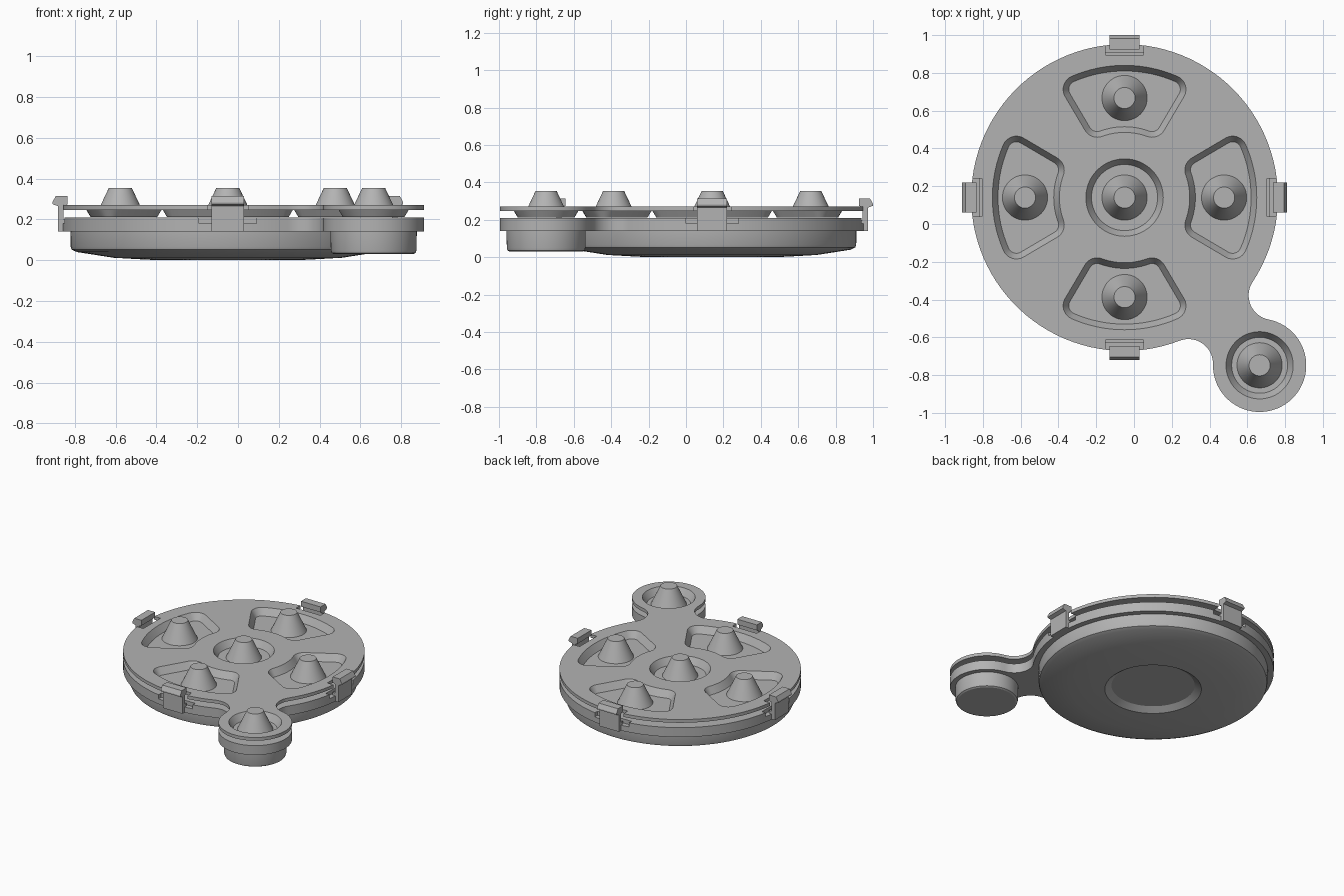
import bpy, bmesh, math
from math import sin, cos, acos, asin, atan2, pi, radians
from mathutils import Vector, Matrix

cube = bpy.data.objects.get("Cube")
if cube:
    bpy.data.objects.remove(cube)

MAIN, CUP = Vector((-0.05, 0.14)), Vector((0.665, -0.748))
MAIN_R, CUP_R, FILLET = 0.812, 0.247, 0.13
POST_R = 0.527

grey = bpy.data.materials.new("plain_grey")
grey.use_nodes = True
grey.diffuse_color = (0.45, 0.45, 0.45, 1)
grey.node_tree.nodes["Principled BSDF"].inputs["Base Color"].default_value = grey.diffuse_color


def arc(c, r, a, b, n):
    return [Vector((c[0] + r * cos(a + (b - a) * i / n), c[1] + r * sin(a + (b - a) * i / n)))
            for i in range(n + 1)]


def circle(c, r, n=64):
    return arc(c, r, 0, 2 * pi, n)[:-1]


def at(outline, z):
    return [(p[0], p[1], z) for p in outline]


def loft(bm, rings):
    """Skin matching rings and cap both ends."""
    vs = [[bm.verts.new(p) for p in ring] for ring in rings]
    n = len(vs[0])
    for low, high in zip(vs, vs[1:]):
        for i in range(n):
            j = (i + 1) % n
            bm.faces.new((low[i], low[j], high[j], high[i]))
    bm.faces.new(vs[0][::-1])
    bm.faces.new(vs[-1])


def make(name, solids):
    bm = bmesh.new()
    for rings in solids:
        loft(bm, rings)
    bmesh.ops.recalc_face_normals(bm, faces=bm.faces)
    mesh = bpy.data.meshes.new(name)
    bm.to_mesh(mesh)
    bm.free()
    obj = bpy.data.objects.new(name, mesh)
    mesh.materials.append(grey)
    bpy.context.collection.objects.link(obj)
    return obj


def select(obj):
    bpy.ops.object.select_all(action='DESELECT')
    obj.select_set(True)
    bpy.context.view_layer.objects.active = obj


def combine(obj, helper, operation):
    helper.hide_render = True
    mod = obj.modifiers.new("cut", 'BOOLEAN')
    mod.object, mod.operation, mod.solver = helper, operation, 'EXACT'
    select(obj)
    bpy.ops.object.modifier_apply(modifier=mod.name)
    bpy.data.objects.remove(helper)


def smooth(obj):
    select(obj)
    bpy.ops.object.shade_smooth_by_angle(angle=radians(25))


def lathe(c, profile, n=64):
    return [at(circle(c, r, n), z) for r, z in profile]


def plate_outline():
    """Large and small circles joined by two concave fillets."""
    axis = CUP - MAIN
    d, heading = axis.length, atan2(axis.y, axis.x)
    a, b = MAIN_R + FILLET, CUP_R + FILLET
    spread = acos((a * a + d * d - b * b) / (2 * a * d))
    back = acos((b * b + d * d - a * a) / (2 * b * d))
    pts = arc(MAIN, MAIN_R, heading + spread, heading + 2 * pi - spread, 96)
    right = MAIN + a * Vector((cos(heading - spread), sin(heading - spread)))
    left = MAIN + a * Vector((cos(heading + spread), sin(heading + spread)))
    pts += arc(right, FILLET, heading - spread + pi, heading + back, 16)[1:]
    pts += arc(CUP, CUP_R, heading - pi + back, heading + pi - back, 48)[1:]
    pts += arc(left, FILLET, heading - back, heading + spread - pi, 16)[1:-1]
    return pts


def sector_outline(turn, inset):
    """Rounded ring sector about the main centre."""
    half, rho, r_in, r_out = radians(30.5), 0.075, 0.345, 0.70
    ri, ro = r_in + rho, r_out - rho
    ai, ao = half - asin(rho / ri), half - asin(rho / ro)
    r = rho - inset

    def centre(rad, ang):
        return MAIN + rad * Vector((cos(turn + ang), sin(turn + ang)))
    pts = arc(MAIN, r_out - inset, turn - ao, turn + ao, 16)
    pts += arc(centre(ro, ao), r, turn + ao, turn + half + pi / 2, 8)[1:]
    pts += arc(centre(ri, ai), r, turn + half + pi / 2, turn + ai + pi, 8)
    pts += arc(MAIN, r_in + inset, turn + ai, turn - ai, 12)[1:]
    pts += arc(centre(ri, -ai), r, turn - ai + pi, turn - half + 3 * pi / 2, 8)[1:]
    pts += arc(centre(ro, -ao), r, turn - half - pi / 2, turn - ao, 8)[:-1]
    return pts


def turned(points, turn):
    m = Matrix.Translation(MAIN.to_3d()) @ Matrix.Rotation(turn, 4, 'Z')
    return [m @ Vector(p) for p in points]


def box_at_edge(turn, r0, r1, half, z0, z1):
    flat = [(r0, -half), (r1, -half), (r1, half), (r0, half)]
    return [turned(at(flat, z), turn) for z in (z0, z1)]


QUARTERS = [i * pi / 2 for i in range(4)]

# Pocket outlines as functions of inset
pockets = [lambda d, t=t: sector_outline(t, d) for t in QUARTERS]
pockets += [lambda d: circle(MAIN, 0.205 - d), lambda d: circle(CUP, 0.178 - d)]


def tapered(outline, z0, z1, extra):
    return [at(outline((0.27 - z) * 0.6 + extra), z) for z in (z0, z1)]


# Lid: thin plate with sunken pockets and clip notches
outline = plate_outline()
lid = make("lid", [[at(outline, 0.246), at(outline, 0.27)]])
shells = make("pocket_shells", [tapered(p, 0.211, 0.262, -0.008) for p in pockets])
combine(lid, shells, 'UNION')
cuts = [tapered(p, 0.22, 0.29, 0) for p in pockets]
cuts += [box_at_edge(t, 0.755, 0.95, 0.1, 0.225, 0.3) for t in QUARTERS]
combine(lid, make("lid_cutters", cuts), 'DIFFERENCE')
smooth(lid)

# Cones standing in the pockets
places = [MAIN, CUP] + [MAIN + POST_R * Vector((cos(t), sin(t))) for t in QUARTERS]
for i, c in enumerate(places):
    smooth(make(f"cone_{i + 1}", [lathe(c, [(0.123, 0.213), (0.056, 0.355)], 48)]))

# Base flange with shallow clip recesses
flange = make("base_flange", [[at(outline, 0.14), at(outline, 0.21)]])
recesses = [box_at_edge(t, 0.77, 0.95, 0.14, 0.18, 0.25) for t in QUARTERS]
combine(flange, make("flange_cutters", recesses), 'DIFFERENCE')
smooth(flange)

# Dish under the flange, with a round hollow below
dish = [(0.28, 0.03), (0.325, 0), (0.4, 0.003), (0.56, 0.012), (0.74, 0.04),
        (0.765, 0.052), (0.77, 0.065), (0.772, 0.15)]
smooth(make("base_dish", [lathe(MAIN, dish, 96)]))

# Small cup beside the dish
cup = [(0.195, 0.03), (0.206, 0.036), (0.21, 0.05), (0.212, 0.15)]
smooth(make("side_cup", [lathe(CUP, cup)]))

# Four snap clips around the rim
hook = [(0.785, 0.14), (0.833, 0.14), (0.833, 0.265), (0.86, 0.275), (0.86, 0.285),
        (0.843, 0.315), (0.785, 0.315), (0.785, 0.275), (0.805, 0.265), (0.805, 0.2), (0.785, 0.2)]
for name, t in zip(("left", "back", "right", "front"), QUARTERS):
    make(f"{name}_clip", [[turned([(r, s, z) for r, z in hook], t) for s in (-0.08, 0.08)]])
